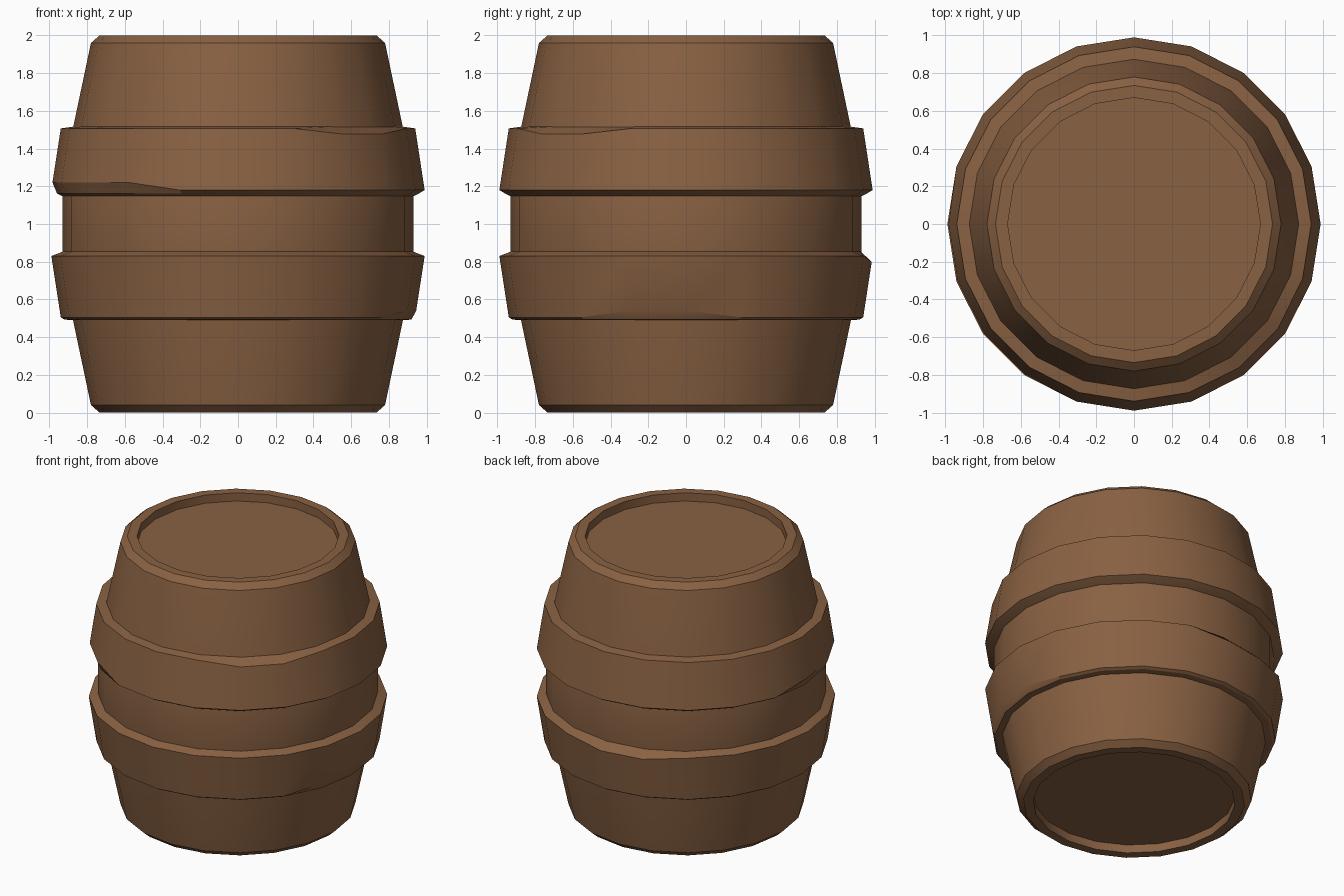
import bpy, bmesh, math

if "Cube" in bpy.data.objects:
    bpy.data.objects.remove(bpy.data.objects["Cube"])

SIDES = 20

wood = bpy.data.materials.new("brown_wood")
wood.diffuse_color = (0.25, 0.12, 0.055, 1)
wood.use_nodes = True
wood.node_tree.nodes["Principled BSDF"].inputs["Base Color"].default_value = wood.diffuse_color


def lathe(name, profile, capped=False, chips=None):
    """Spin an (r, z) profile; chips maps (profile index, side) to (dr, dz)."""
    chips = chips or {}
    bm = bmesh.new()
    rings = []
    for i, (r, z) in enumerate(profile):
        ring = []
        for s in range(SIDES):
            dr, dz = chips.get((i, s), (0, 0))
            a = 2 * math.pi * s / SIDES
            ring.append(bm.verts.new(((r + dr) * math.cos(a), (r + dr) * math.sin(a), z + dz)))
        rings.append(ring)
    for low, high in zip(rings, rings[1:]):
        for s in range(SIDES):
            t = (s + 1) % SIDES
            bm.faces.new((low[s], low[t], high[t], high[s]))
    if capped:
        bm.faces.new(rings[0][::-1])
        bm.faces.new(rings[-1])
    mesh = bpy.data.meshes.new(name)
    bm.to_mesh(mesh)
    bm.free()
    mesh.materials.append(wood)
    obj = bpy.data.objects.new(name, mesh)
    bpy.context.collection.objects.link(obj)
    bpy.ops.object.select_all(action='DESELECT')
    obj.select_set(True)
    bpy.context.view_layer.objects.active = obj
    bpy.ops.object.shade_smooth_by_angle(angle=math.radians(24))
    return obj


# Barrel body: recessed lids, chamfered rims and bulging staves
half = [(0.67, 0.06), (0.67, 0.0), (0.735, 0.0), (0.78, 0.04), (0.875, 0.49), (0.93, 0.85)]
body = half + [(r, 2 - z) for r, z in reversed(half)]
lathe("barrel_body", body, capped=True)

# Hoops: flared bands with a few worn edges
hoop = [(0.87, 0.49), (0.92, 0.493), (0.94, 0.505), (0.99, 0.83), (0.925, 0.855)]
lower_wear = {(2, s): (0.005, 0.035) for s in (19, 0)}
lower_wear.update({(3, s): (-0.005, -0.03) for s in (5, 6)})
lathe("lower_hoop", hoop, chips=lower_wear)

upper = [(0.925, 1.145), (0.96, 1.162), (0.99, 1.18), (0.94, 1.507), (0.87, 1.517)]
upper_wear = {(2, s): (-0.006, 0.04) for s in (10, 11, 12, 13)}
upper_wear.update({(3, s): (0.004, -0.03) for s in (17, 18)})
lathe("upper_hoop", upper, chips=upper_wear)
